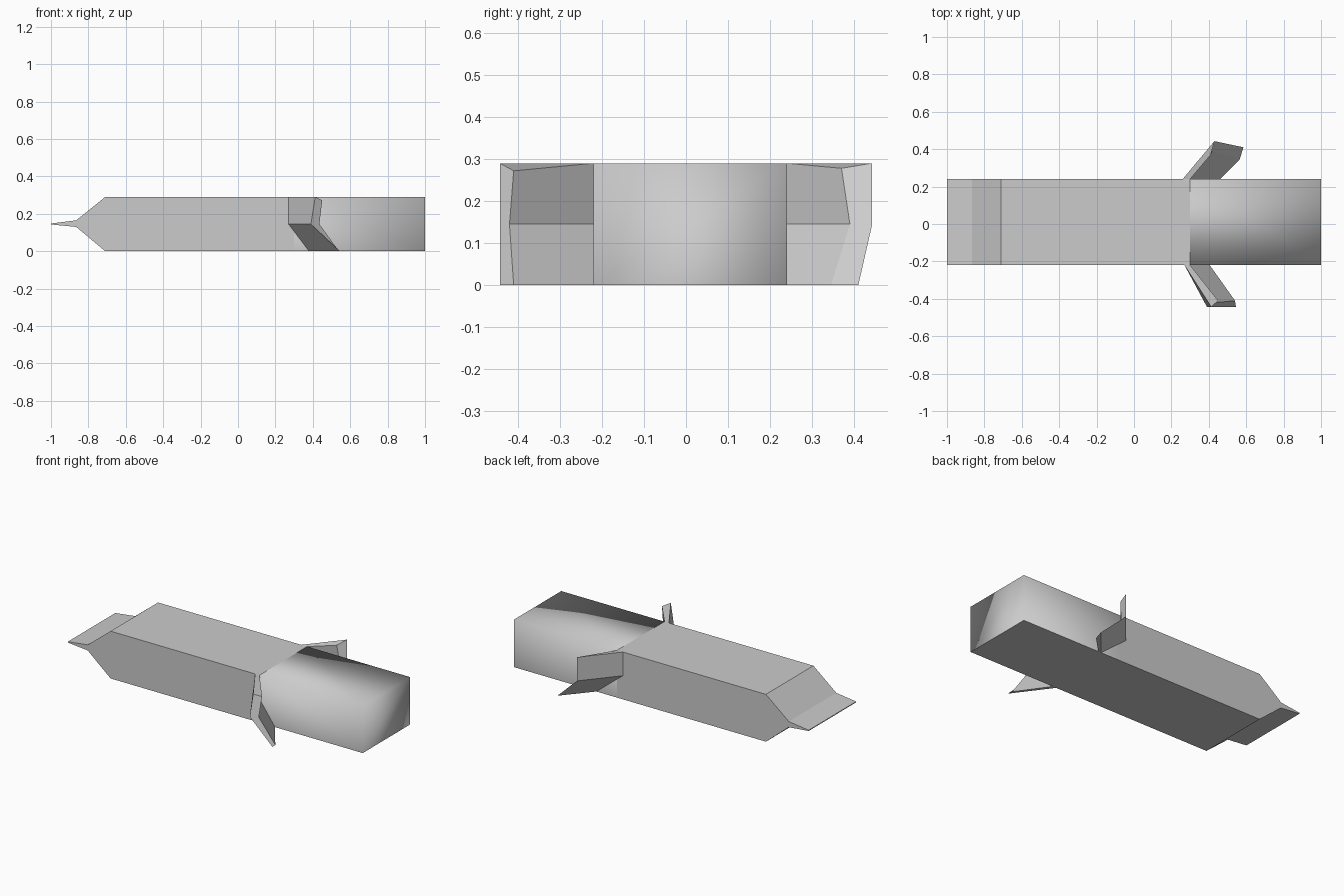
import bpy
import bmesh

cube = bpy.data.objects.get("Cube")
if cube:
    bpy.data.objects.remove(cube, do_unlink=True)

FRONT, BACK, HEIGHT = -0.22, 0.24, 0.29
MID = HEIGHT / 2
TEAR = 0.30

grey = bpy.data.materials.new("plain_grey")
grey.use_nodes = True
grey.diffuse_color = (0.6, 0.6, 0.6, 1)
grey.node_tree.nodes["Principled BSDF"].inputs["Base Color"].default_value = (0.6, 0.6, 0.6, 1)


def loft(name, start, end, cap_start=True, cap_end=True):
    """Join two matching loops of points into a solid."""
    bm = bmesh.new()
    a = [bm.verts.new(p) for p in start]
    b = [bm.verts.new(p) for p in end]
    n = len(a)
    for i in range(n):
        j = (i + 1) % n
        bm.faces.new((a[i], a[j], b[j], b[i]))
    if cap_start:
        bm.faces.new(a[::-1])
    if cap_end:
        bm.faces.new(b)
    bmesh.ops.recalc_face_normals(bm, faces=bm.faces[:])
    mesh = bpy.data.meshes.new(name)
    bm.to_mesh(mesh)
    bm.free()
    mesh.materials.append(grey)
    obj = bpy.data.objects.new(name, mesh)
    bpy.context.collection.objects.link(obj)
    return obj


# Wrapper: side profile with a pinched end, extruded across the width
profile = [(TEAR, 0), (TEAR, HEIGHT), (-0.71, HEIGHT), (-0.865, 0.165),
           (-1, 0.148), (-1, 0.143), (-0.865, 0.13), (-0.71, 0)]
loft("wrapper",
     [(x, FRONT, z) for x, z in profile],
     [(x, BACK, z) for x, z in profile])

# Exposed bar: softly shaded box with a crisp underside
section = [(FRONT, 0), (BACK, 0), (BACK, HEIGHT), (FRONT, HEIGHT)]
bar = loft("exposed_bar",
           [(TEAR, y, z) for y, z in section],
           [(1, y, z) for y, z in section], cap_start=False)
for poly in bar.data.polygons:
    poly.use_smooth = True
for edge in bar.data.edges:
    edge.use_edge_sharp = all(bar.data.vertices[v].co.z < 0.01 for v in edge.vertices)

# Torn flaps: outer skin top to bottom, then inner skin bottom to top
loft("front_flap",
     [(0.27, FRONT, HEIGHT), (0.27, FRONT, MID), (0.38, FRONT, 0),
      (0.405, FRONT, 0), (0.30, FRONT, MID), (0.30, FRONT, HEIGHT)],
     [(0.413, -0.443, HEIGHT), (0.39, -0.443, MID), (0.545, -0.443, 0),
      (0.54, -0.41, 0), (0.435, -0.42, MID), (0.45, -0.41, 0.272)])
loft("back_flap",
     [(0.26, BACK, HEIGHT), (0.26, BACK, MID), (0.44, BACK, 0),
      (0.46, BACK, 0), (0.30, BACK, MID), (0.30, BACK, HEIGHT)],
     [(0.43, 0.443, HEIGHT), (0.43, 0.443, MID), (0.585, 0.41, 0),
      (0.565, 0.345, 0), (0.42, 0.39, MID), (0.41, 0.37, 0.278)])
